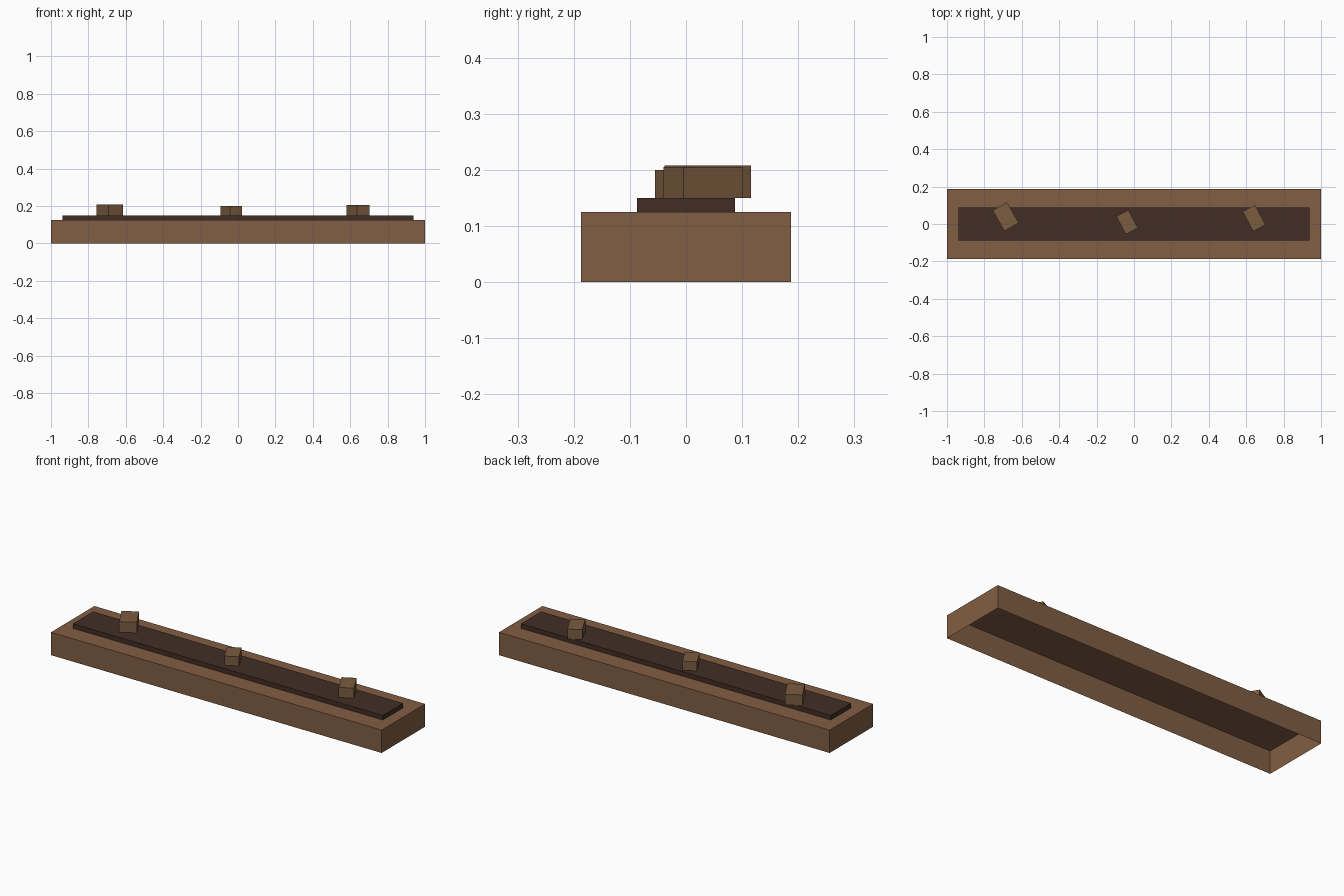
import bpy
import bmesh
from math import radians
from mathutils import Matrix

old = bpy.data.objects.get("Cube")
if old:
    bpy.data.objects.remove(old, do_unlink=True)


def make_material(name, rgb):
    mat = bpy.data.materials.new(name)
    mat.use_nodes = True
    color = (*rgb, 1.0)
    mat.diffuse_color = color
    mat.node_tree.nodes["Principled BSDF"].inputs["Base Color"].default_value = color
    return mat


def make_box(name, mat, x, y, bottom, size, turn=0.0, open_bottom=False):
    """Flat-faced box standing on `bottom`, turned about its own vertical axis."""
    bm = bmesh.new()
    bmesh.ops.create_cube(bm, size=1.0, matrix=Matrix.Diagonal((*size, 1.0)))
    if open_bottom:
        bm.normal_update()
        under = [f for f in bm.faces if f.normal.z < -0.5]
        bmesh.ops.delete(bm, geom=under, context="FACES")
    mesh = bpy.data.meshes.new(name)
    bm.to_mesh(mesh)
    bm.free()
    mesh.materials.append(mat)
    obj = bpy.data.objects.new(name, mesh)
    obj.location = (x, y, bottom + size[2] / 2)
    obj.rotation_euler.z = radians(turn)
    bpy.context.collection.objects.link(obj)
    return obj


wood = make_material("warm brown wood", (0.222, 0.112, 0.056))
block_wood = make_material("muted brown wood", (0.198, 0.106, 0.051))
soil = make_material("dark brown", (0.054, 0.027, 0.018))

# Hollow trough shell, open underneath
make_box("trough_shell", wood, 0, 0, 0, (2.0, 0.375, 0.125), open_bottom=True)

# Dark slab resting on the shell
make_box("dark_slab", soil, 0, 0, 0.125, (1.875, 0.175, 0.025), open_bottom=True)

# Small turned blocks along the slab: x, y, width, depth, height, turn
blocks = {
    "right_block": (-0.686, 0.039, 0.088, 0.127, 0.058, 30),
    "middle_block": (-0.037, 0.010, 0.073, 0.109, 0.050, 28),
    "left_block": (0.642, 0.031, 0.075, 0.121, 0.055, 28),
}
for name, (x, y, w, d, h, turn) in blocks.items():
    make_box(name, block_wood, x, y, 0.15, (w, d, h), turn)
